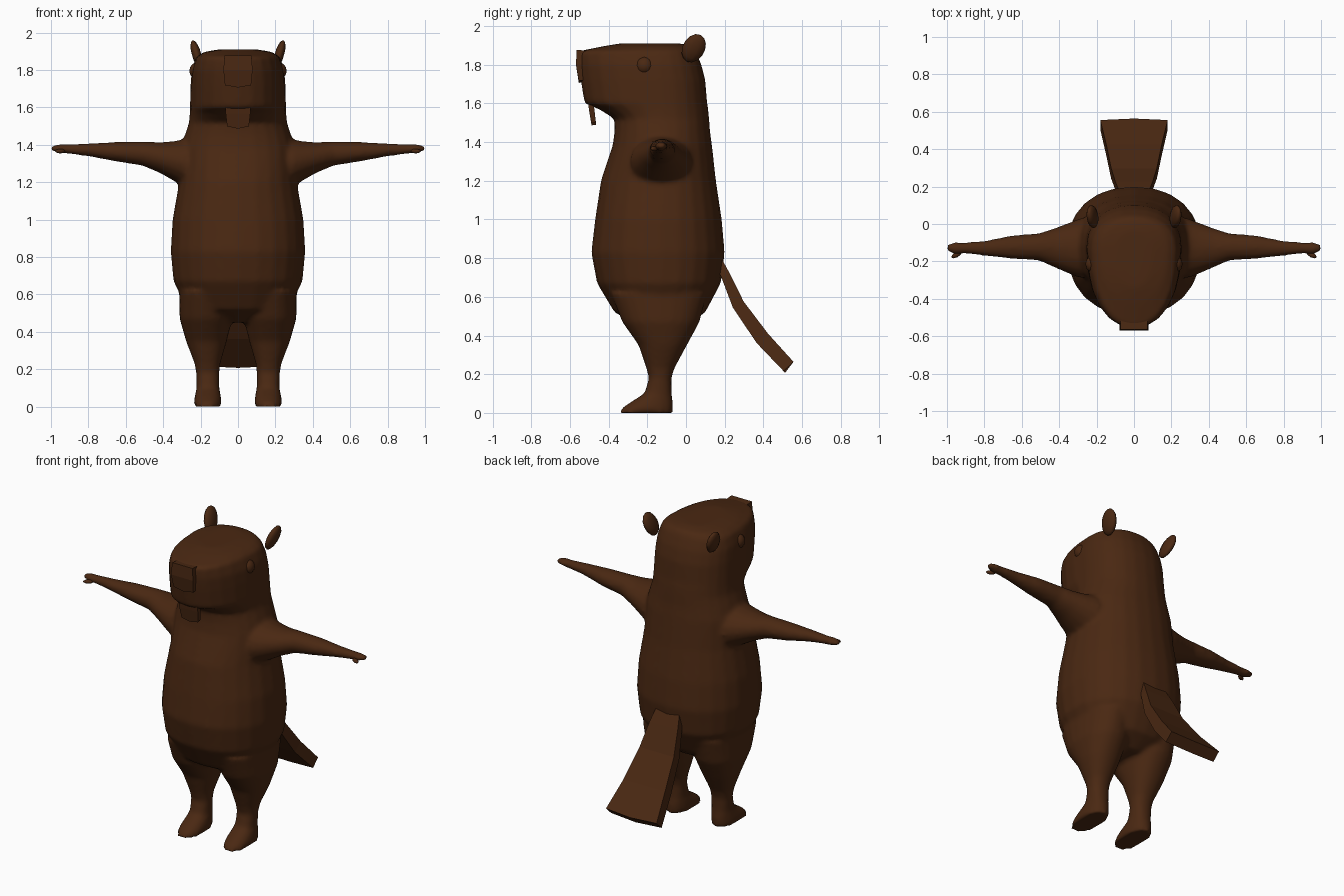
import bpy, bmesh, math
from mathutils import Vector, Matrix

if "Cube" in bpy.data.objects:
    bpy.data.objects.remove(bpy.data.objects["Cube"])

brown = bpy.data.materials.new("dark_brown")
brown.diffuse_color = (0.068, 0.021, 0.006, 1)
brown.use_nodes = True
brown.node_tree.nodes["Principled BSDF"].inputs["Base Color"].default_value = brown.diffuse_color


def finish(bm, name, smooth=True):
    bmesh.ops.recalc_face_normals(bm, faces=bm.faces[:])
    me = bpy.data.meshes.new(name)
    bm.to_mesh(me)
    bm.free()
    me.materials.append(brown)
    for p in me.polygons:
        p.use_smooth = smooth
    ob = bpy.data.objects.new(name, me)
    bpy.context.scene.collection.objects.link(ob)
    return ob


def loft(bm, rings):
    rows = [[bm.verts.new(p) for p in r] for r in rings]
    n = len(rows[0])
    for a, b in zip(rows, rows[1:]):
        for i in range(n):
            j = (i + 1) % n
            bm.faces.new((a[i], a[j], b[j], b[i]))
    bm.faces.new(rows[0][::-1])
    bm.faces.new(rows[-1])


def flat_ring(z, y0, y1, x0, x1, mid=None, e=0.9, n=24):
    """Horizontal rounded section; mid is the y of its widest point."""
    mid = (y0 + y1) / 2 if mid is None else mid
    pts = []
    for i in range(n):
        a = 2 * math.pi * i / n
        c, s = math.cos(a), math.sin(a)
        c = math.copysign(abs(c) ** e, c)
        s = math.copysign(abs(s) ** e, s)
        y = mid + s * ((y1 - mid) if s > 0 else (mid - y0))
        pts.append(Vector(((x0 + x1) / 2 + c * (x1 - x0) / 2, y, z)))
    return pts


def arm_ring(x, y0, y1, z0, z1, side, n=16):
    return [Vector((side * x, (y0 + y1) / 2 + math.cos(a) * (y1 - y0) / 2,
                    (z0 + z1) / 2 + math.sin(a) * (z1 - z0) / 2))
            for a in (2 * math.pi * i / n for i in range(n))]


bm = bmesh.new()
# torso and head: z, front y, back y, half width, widest y
TRUNK = [(0.45, -0.24, 0.00, 0.10, -0.13), (0.52, -0.37, 0.10, 0.27, -0.13),
         (0.67, -0.46, 0.18, 0.345, -0.13), (0.83, -0.49, 0.20, 0.36, -0.13),
         (1.00, -0.47, 0.185, 0.35, -0.13), (1.20, -0.44, 0.155, 0.315, -0.12),
         (1.38, -0.38, 0.135, 0.305, -0.12), (1.45, -0.37, 0.125, 0.285, -0.12),
         (1.52, -0.37, 0.12, 0.262, -0.12), (1.57, -0.45, 0.115, 0.258, -0.12),
         (1.60, -0.525, 0.11, 0.257, -0.12), (1.72, -0.545, 0.10, 0.254, -0.13),
         (1.80, -0.555, 0.08, 0.248, -0.14), (1.87, -0.555, 0.05, 0.225, -0.14),
         (1.897, -0.42, 0.03, 0.18, -0.14), (1.91, -0.34, -0.03, 0.10, -0.16)]
loft(bm, [flat_ring(z, f, b, -w, w, m) for z, f, b, w, m in TRUNK])

# legs with feet: z, front y, back y, inner x, outer x
LEG = [(0.0, -0.348, -0.068, 0.088, 0.238), (0.03, -0.325, -0.068, 0.088, 0.236),
       (0.06, -0.28, -0.068, 0.092, 0.23), (0.10, -0.215, -0.074, 0.10, 0.222),
       (0.18, -0.192, -0.075, 0.10, 0.224), (0.23, -0.205, -0.06, 0.095, 0.232),
       (0.35, -0.245, 0.005, 0.06, 0.278), (0.47, -0.33, 0.07, 0.03, 0.312),
       (0.62, -0.39, 0.11, 0.03, 0.315)]
# arms: x, front y, back y, bottom z, top z
ARM = [(0.15, -0.26, 0.02, 1.18, 1.43), (0.29, -0.29, 0.03, 1.175, 1.43),
       (0.34, -0.27, 0.01, 1.205, 1.42), (0.42, -0.235, -0.02, 1.25, 1.413),
       (0.51, -0.195, -0.05, 1.288, 1.418), (0.65, -0.187, -0.06, 1.31, 1.415),
       (0.80, -0.17, -0.09, 1.338, 1.408), (0.91, -0.158, -0.098, 1.352, 1.402),
       (0.96, -0.165, -0.095, 1.357, 1.402), (1.0, -0.145, -0.11, 1.368, 1.396)]
for side in (-1, 1):
    loft(bm, [flat_ring(z, f, b, *sorted((side * i, side * o)))
              for z, f, b, i, o in LEG])
    loft(bm, [arm_ring(*row, side) for row in ARM])
body = finish(bm, "body")
# fuse the lofts into one soft skin
rm = body.modifiers.new("fuse", 'REMESH')
rm.mode = 'VOXEL'
rm.voxel_size = 0.014
rm.use_smooth_shade = True
sm = body.modifiers.new("soften", 'SMOOTH')
sm.factor = 0.5
sm.iterations = 5


def ellipsoid(name, loc, scale, rot=None, seg=12):
    bm = bmesh.new()
    bmesh.ops.create_uvsphere(bm, u_segments=seg, v_segments=seg // 2 + 2, radius=1)
    m = Matrix.Translation(loc) @ (rot or Matrix()) @ Matrix.Diagonal((*scale, 1))
    bmesh.ops.transform(bm, matrix=m, verts=bm.verts[:])
    return finish(bm, name)


for side, tag in ((-1, "left"), (1, "right")):
    ellipsoid("eye_" + tag, (side * 0.215, -0.215, 1.795), (0.045, 0.047, 0.047))
    # leaning oval ears
    lean = Matrix.Rotation(side * 0.28, 4, 'Y') @ Matrix.Rotation(-0.45, 4, 'X')
    ellipsoid("ear_" + tag, (side * 0.222, 0.04, 1.885), (0.026, 0.058, 0.08), lean, 10)
    # thumbs
    ellipsoid("thumb_" + tag, (side * 0.95, -0.165, 1.366), (0.03, 0.014, 0.012),
              Matrix.Rotation(-side * 0.5, 4, 'Z'), 8)


def sheet(name, rows, flat=True):
    """Slab through rows of (y, z, half width, half thickness)."""
    bm = bmesh.new()
    rings = []
    for k, (y, z, w, t) in enumerate(rows):
        a, b = rows[max(k - 1, 0)], rows[min(k + 1, len(rows) - 1)]
        d = Vector((0, b[0] - a[0], b[1] - a[1])).normalized()
        nrm = Vector((0, -d.z, d.y)) * t
        c = Vector((0, y, z))
        bow = d * (0.012 if k == len(rows) - 1 else 0)
        rings.append([c + Vector((-w, 0, 0)) - nrm, c + bow - nrm,
                      c + Vector((w, 0, 0)) - nrm, c + Vector((w, 0, 0)) + nrm,
                      c + bow + nrm, c + Vector((-w, 0, 0)) + nrm])
    loft(bm, rings)
    return finish(bm, name, not flat)


# flat paddle tail
sheet("tail", [(0.16, 0.80, 0.08, 0.02), (0.205, 0.71, 0.10, 0.024),
               (0.27, 0.56, 0.122, 0.032), (0.395, 0.385, 0.148, 0.038),
               (0.53, 0.24, 0.18, 0.035)])
# front teeth and nose pad
sheet("teeth", [(-0.495, 1.63, 0.066, 0.014), (-0.488, 1.57, 0.066, 0.014),
                (-0.478, 1.50, 0.058, 0.012)])
sheet("nose", [(-0.53, 1.874, 0.072, 0.035), (-0.535, 1.80, 0.078, 0.034),
               (-0.53, 1.72, 0.07, 0.025)])
